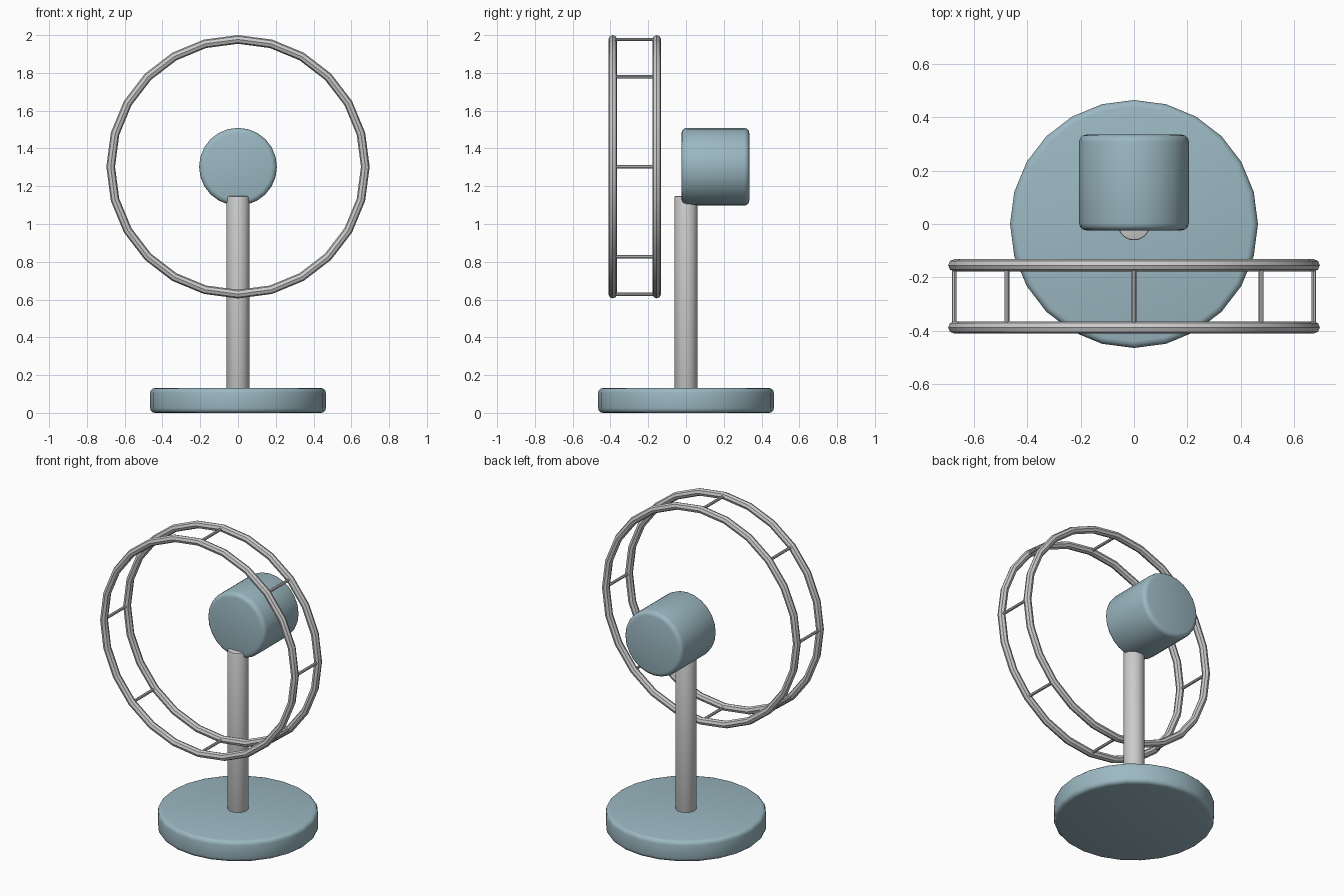
import bpy
from math import radians, sin, cos, pi

if "Cube" in bpy.data.objects:
    bpy.data.objects.remove(bpy.data.objects["Cube"])

CZ = 1.303          # height of the fan axis
RING_R = 0.674      # guard ring radius
TUBE = 0.023
RING_Y = (-0.155, -0.388)
SIDES = 24

blue = bpy.data.materials.new("blue_grey_paint")
blue.diffuse_color = (0.33, 0.48, 0.54, 1)
blue.use_nodes = True
blue.node_tree.nodes["Principled BSDF"].inputs["Base Color"].default_value = blue.diffuse_color


def finish(name, mat=None, bevel=0.0, segments=3):
    ob = bpy.context.object
    ob.name = name
    if mat:
        ob.data.materials.append(mat)
    if bevel:
        mod = ob.modifiers.new("bevel", 'BEVEL')
        mod.width = bevel
        mod.segments = segments
        mod.limit_method = 'ANGLE'
        mod.angle_limit = radians(40)
        bpy.ops.object.modifier_apply(modifier=mod.name)
    bpy.ops.object.shade_smooth_by_angle(angle=radians(35))
    return ob


def cylinder(name, radius, start, end, along_y=False, x=0.0, other=0.0,
             sides=SIDES, **kw):
    """Cylinder from start to end along z (other = y) or along y (other = z)."""
    mid = (start + end) / 2
    bpy.ops.mesh.primitive_cylinder_add(
        vertices=sides, radius=radius, depth=end - start,
        location=(x, mid, other) if along_y else (x, other, mid),
        rotation=(pi / 2 if along_y else 0, 0, 0))
    return finish(name, **kw)


# Round foot, pole and motor housing
cylinder("base", 0.465, 0.0, 0.132, mat=blue, bevel=0.025)
cylinder("pole", 0.061, 0.11, 1.147, bevel=0.006, segments=2)
cylinder("motor_housing", 0.206, -0.024, 0.335, along_y=True, other=CZ,
         mat=blue, bevel=0.027)

# Guard rings
for name, y in zip(("rear_guard_ring", "front_guard_ring"), RING_Y):
    bpy.ops.mesh.primitive_torus_add(
        major_segments=SIDES, minor_segments=8, major_radius=RING_R,
        minor_radius=TUBE, location=(0, y, CZ), rotation=(pi / 2, 0, 0))
    finish(name)
    bpy.ops.object.shade_smooth()

# Spacer bars joining the rings
for i in range(8):
    a = i * pi / 4
    cylinder(f"guard_spacer_{i + 1}", 0.009, RING_Y[1], RING_Y[0], along_y=True,
             x=RING_R * cos(a), other=CZ + RING_R * sin(a), sides=8)
